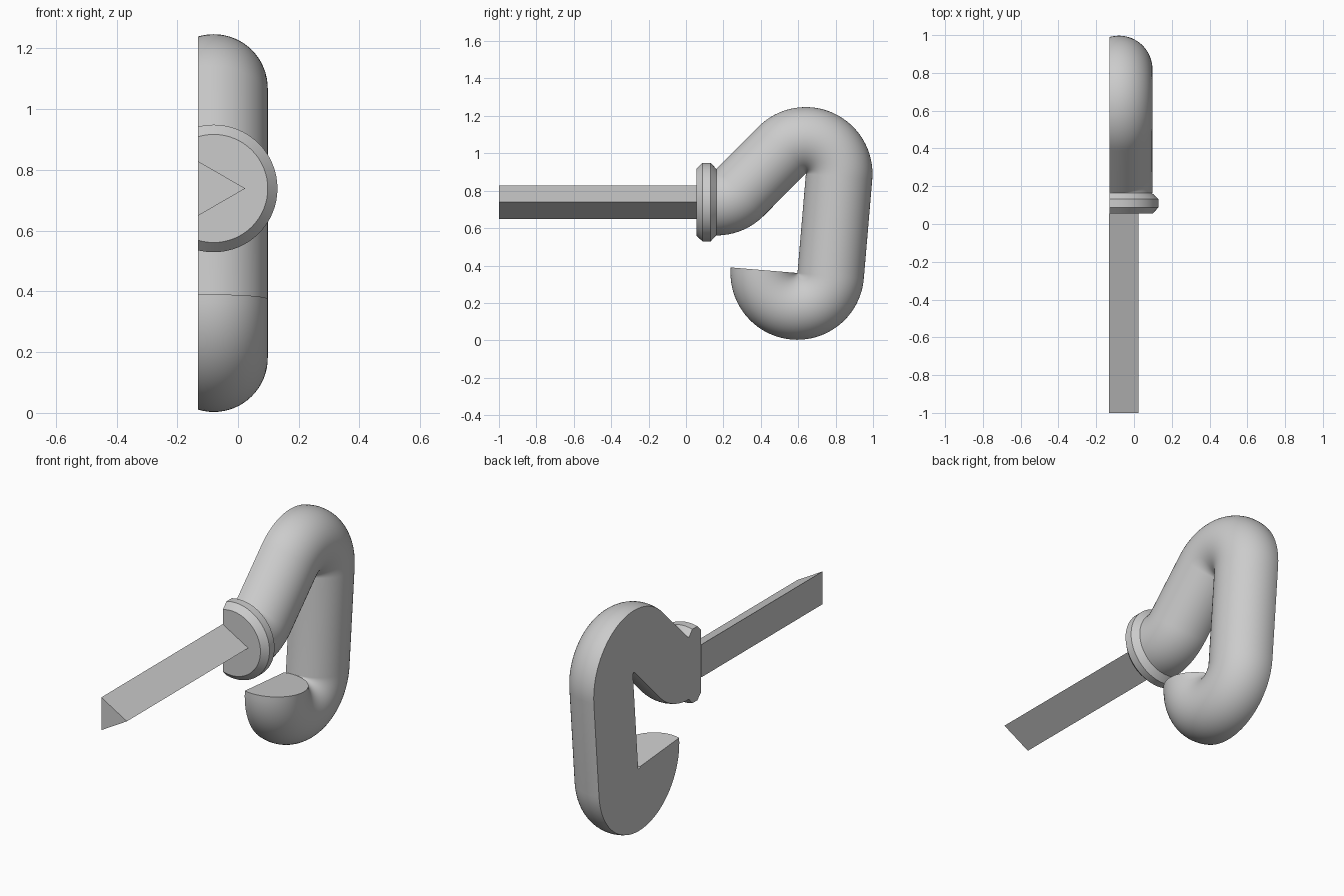
import bpy, bmesh
from math import radians, cos, sin, pi
from mathutils import Vector

if "Cube" in bpy.data.objects:
    bpy.data.objects.remove(bpy.data.objects["Cube"], do_unlink=True)

AXIS_X = -0.08      # centre line of every part
CUT_X = -0.131      # flat side
TUBE = 0.178        # tube radius
BEND = 0.179        # centre line radius of the bends

grey = bpy.data.materials.new("plain grey")
grey.use_nodes = True
colour = (0.6, 0.6, 0.6, 1)
grey.diffuse_color = colour
grey.node_tree.nodes["Principled BSDF"].inputs["Base Color"].default_value = colour


def section(y, z, angle, radius):
    """Cross-section centre, in-plane direction and radius."""
    return Vector((AXIS_X, y, z)), Vector((0, cos(angle), sin(angle))), radius


def arc(y, z, start, end, steps, flip=False):
    """Tube sections swept around a pivot."""
    out = []
    for i in range(steps + 1):
        t = radians(start + (end - start) * i / steps)
        out.append(section(y + BEND * cos(t), z + BEND * sin(t),
                           t + pi if flip else t, TUBE))
    return out


def loft(name, sections, sides, flat_side=True):
    """Skin the sections, then slice off the flat side."""
    bm = bmesh.new()
    rings = []
    for centre, normal, radius in sections:
        rings.append([bm.verts.new(centre + radius * (
            Vector((cos(a), 0, 0)) + normal * sin(a)))
            for a in (2 * pi * k / sides for k in range(sides))])
    for a, b in zip(rings, rings[1:]):
        for k in range(sides):
            n = (k + 1) % sides
            bm.faces.new((a[k], a[n], b[n], b[k]))
    bm.faces.new(rings[0])
    bm.faces.new(rings[-1])
    if flat_side:
        cut = bmesh.ops.bisect_plane(
            bm, geom=bm.verts[:] + bm.edges[:] + bm.faces[:],
            plane_co=(CUT_X, 0, 0), plane_no=(-1, 0, 0), clear_outer=True)
        rim = [e for e in cut["geom_cut"] if isinstance(e, bmesh.types.BMEdge)]
        bmesh.ops.edgeloop_fill(bm, edges=rim)
    bmesh.ops.recalc_face_normals(bm, faces=bm.faces[:])
    mesh = bpy.data.meshes.new(name)
    bm.to_mesh(mesh)
    bm.free()
    mesh.materials.append(grey)
    obj = bpy.data.objects.new(name, mesh)
    bpy.context.collection.objects.link(obj)
    bpy.ops.object.select_all(action="DESELECT")
    obj.select_set(True)
    bpy.context.view_layer.objects.active = obj
    bpy.ops.object.shade_smooth_by_angle(angle=radians(30))
    return obj


# Hook: neck bend, top bend and lower return, joined by straight runs
loft("hook",
     arc(0.163, 0.918, -90, -45, 12, flip=True)
     + arc(0.64, 0.89, 135, -4.8, 32)
     + arc(0.595, 0.36, -4.8, -184.8, 40), 64)

# Collar with chamfered rims
profile = [(0.055, 0.178), (0.088, 0.21), (0.132, 0.21), (0.163, 0.176)]
loft("collar", [section(y, 0.739, pi / 2, r) for y, r in profile], 64)

# Three-sided bar
loft("bar", [section(y, 0.739, pi / 2, 0.104) for y in (-1, 0.055)], 3,
     flat_side=False)
